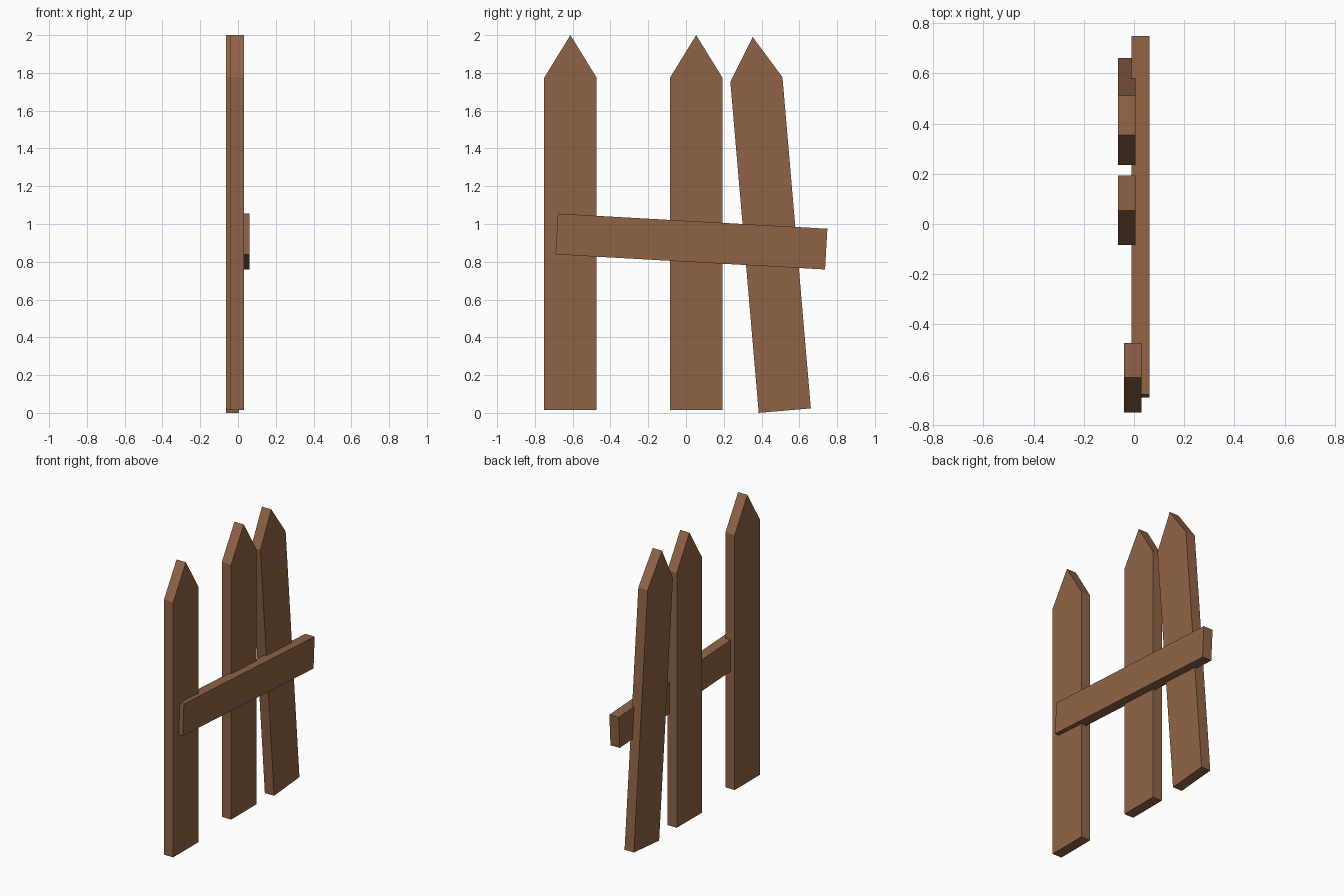
import bpy, bmesh
from math import radians

if "Cube" in bpy.data.objects:
    bpy.data.objects.remove(bpy.data.objects["Cube"])

wood = bpy.data.materials.new("wood")
wood.diffuse_color = (0.28, 0.127, 0.061, 1)
wood.use_nodes = True
wood.node_tree.nodes["Principled BSDF"].inputs["Base Color"].default_value = wood.diffuse_color
THICK = 0.071


def board(name, profile, loc, tilt=0):
    """Extrude a (y, z) profile along x, centred on loc, tilted about x."""
    bm = bmesh.new()
    face = bm.faces.new([bm.verts.new((-THICK / 2, y, z)) for y, z in profile])
    ext = bmesh.ops.extrude_face_region(bm, geom=[face])
    verts = [v for v in ext["geom"] if isinstance(v, bmesh.types.BMVert)]
    bmesh.ops.translate(bm, verts=verts, vec=(THICK, 0, 0))
    bmesh.ops.recalc_face_normals(bm, faces=bm.faces)
    mesh = bpy.data.meshes.new(name)
    bm.to_mesh(mesh)
    bm.free()
    mesh.materials.append(wood)
    obj = bpy.data.objects.new(name, mesh)
    obj.location = loc
    obj.rotation_euler.x = radians(tilt)
    bpy.context.collection.objects.link(obj)


# Pointed pickets, origin at the middle of the bottom edge
W = 0.1385
picket = [(-W, 0), (W, 0), (W, 1.76), (0, 1.985), (-W, 1.76)]
board("picket_left", picket, (-0.005, -0.612, 0.015))
board("picket_middle", picket, (-0.029, 0.054, 0.015))
board("picket_leaning", picket, (-0.029, 0.523, 0.012), 4.9)

# Crooked cross rail
L, H = 0.7145, 0.108
rail = [(-L, -H), (L, -H), (L, H), (-L, H)]
board("cross_rail", rail, (0.026, 0.029, 0.907), -3.2)
